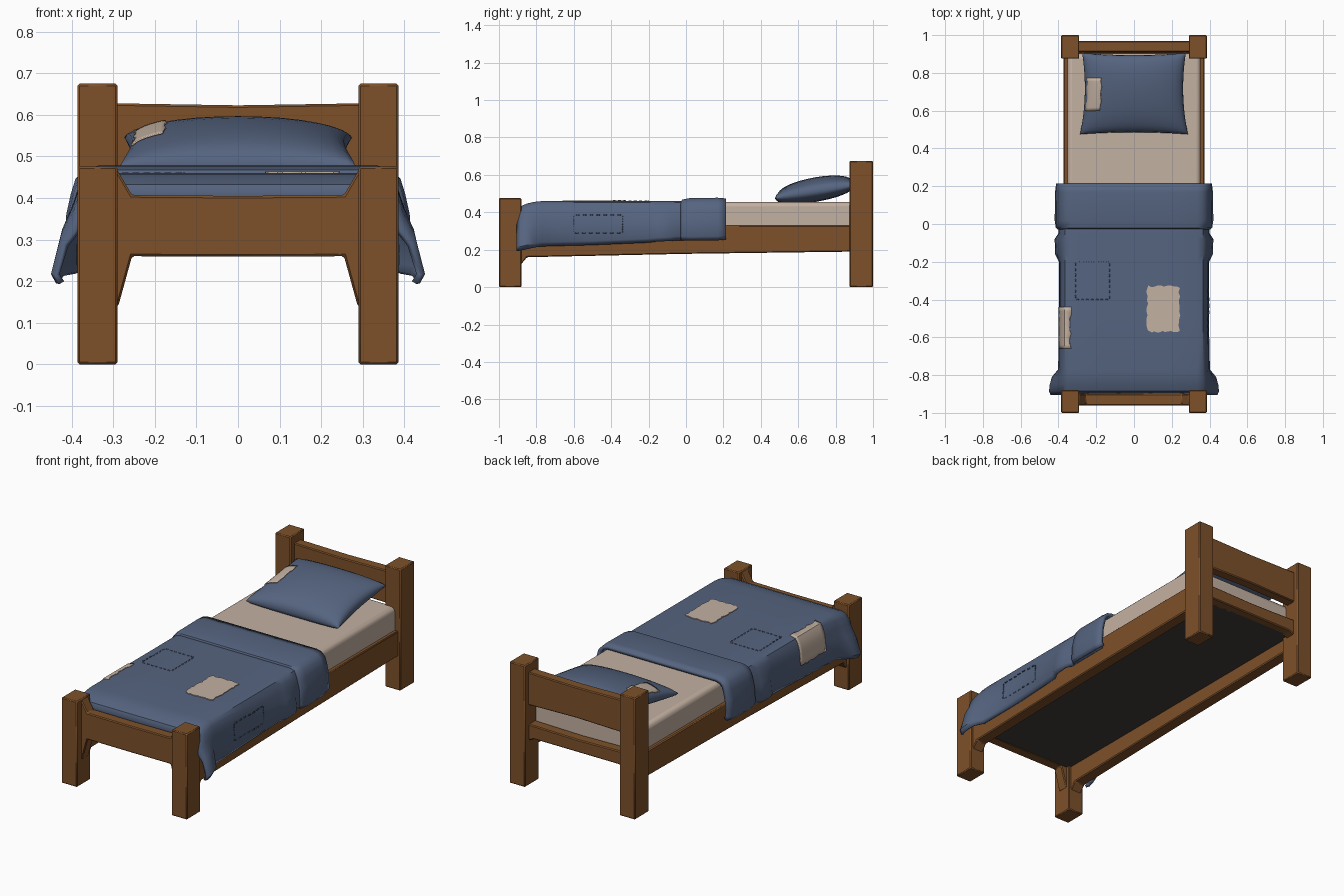
import bpy, bmesh, math, random
from mathutils import Vector

random.seed(4)
cube = bpy.data.objects.get("Cube")
if cube:
    bpy.data.objects.remove(cube, do_unlink=True)


def material(name, rgb):
    m = bpy.data.materials.new(name)
    m.use_nodes = True
    m.diffuse_color = (*rgb, 1)
    m.node_tree.nodes["Principled BSDF"].inputs["Base Color"].default_value = (*rgb, 1)
    return m


WOOD = material("warm wood", (0.205, 0.081, 0.023))
BLUE = material("faded blue cloth", (0.092, 0.128, 0.215))
LINEN = material("tan linen", (0.55, 0.44, 0.36))
DARK = material("dark underside", (0.056, 0.046, 0.039))


def finish(name, bm, mat, bevel=0, segments=1, solid=0, angle=40):
    bmesh.ops.recalc_face_normals(bm, faces=bm.faces)
    mesh = bpy.data.meshes.new(name)
    bm.to_mesh(mesh)
    bm.free()
    mesh.materials.append(mat)
    ob = bpy.data.objects.new(name, mesh)
    bpy.context.collection.objects.link(ob)
    if solid:
        mod = ob.modifiers.new("thickness", "SOLIDIFY")
        mod.thickness, mod.offset = solid, -1
    if bevel:
        mod = ob.modifiers.new("worn edges", "BEVEL")
        mod.width, mod.segments = bevel, segments
    bpy.ops.object.select_all(action="DESELECT")
    ob.select_set(True)
    bpy.context.view_layer.objects.active = ob
    bpy.ops.object.shade_smooth_by_angle(angle=math.radians(angle))
    return ob


def box(name, lo, hi, mat, **kw):
    bm = bmesh.new()
    bmesh.ops.create_cube(bm, size=1)
    for v in bm.verts:
        v.co = [l + (c + 0.5) * (h - l) for l, h, c in zip(lo, hi, v.co)]
    return finish(name, bm, mat, **kw)


def board(name, outline, axis, start, end, mat=WOOD, bevel=0.005):
    """Extrude a flat outline along x (axis 0), y (1) or z (2)."""
    bm = bmesh.new()
    verts = []
    for p in outline:
        co = list(p)
        co.insert(axis, start)
        verts.append(bm.verts.new(co))
    face = bm.faces.new(verts)
    new = bmesh.ops.extrude_face_region(bm, geom=[face])["geom"]
    shift = Vector((0, 0, 0))
    shift[axis] = end - start
    bmesh.ops.translate(bm, vec=shift, verts=[g for g in new if isinstance(g, bmesh.types.BMVert)])
    return finish(name, bm, mat, bevel=bevel, angle=30)


def mirrored(half):
    return half + [(-x, z) for x, z in reversed(half) if x]


def sheet(name, rows, mat, **kw):
    """Skin a grid of points."""
    bm = bmesh.new()
    grid = [[bm.verts.new(p) for p in row] for row in rows]
    for a, b in zip(grid, grid[1:]):
        for i in range(len(a) - 1):
            bm.faces.new((a[i], a[i + 1], b[i + 1], b[i]))
    return finish(name, bm, mat, **kw)


# Four square posts and the long side rails
for side, s in (("left", 1), ("right", -1)):
    x0, x1 = sorted((0.29 * s, 0.386 * s))
    box(f"{side}_foot_post", (x0, -1, 0), (x1, -0.88, 0.476), WOOD, bevel=0.005, angle=50)
    box(f"{side}_head_post", (x0, 0.875, 0), (x1, 1, 0.675), WOOD, bevel=0.005, angle=50)
    rail = [(-0.9, 0.10), (-0.85, 0.16), (0, 0.178), (0.9, 0.19), (0.9, 0.33), (-0.9, 0.33)]
    board(f"{side}_side_rail", rail, 0, 0.305 * s, 0.372 * s)

# Cross boards, with carved brackets on the foot board
board("foot_board", mirrored([(0, 0.405), (0.255, 0.407), (0.292, 0.47), (0.31, 0.47),
                              (0.31, 0.13), (0.288, 0.14), (0.255, 0.26), (0, 0.259)]), 1, -0.96, -0.9)
board("head_board", mirrored([(0, 0.623), (0.31, 0.628), (0.31, 0.445), (0, 0.452)]), 1, 0.91, 0.968)
board("head_rail", mirrored([(0, 0.332), (0.31, 0.338), (0.31, 0.24), (0.26, 0.262), (0, 0.262)]), 1, 0.905, 0.965)

# Mattress and base panel
box("base_panel", (-0.32, -0.92, 0.262), (0.32, 0.92, 0.285), DARK)
box("mattress", (-0.352, -0.76, 0.28), (0.352, 0.902, 0.455), LINEN, bevel=0.025, segments=3)


def drape(y, top, shoulder, hem, low):
    """One cross-section of cloth hanging over the mattress, curled in at the hem."""
    mid = (top + low) / 2
    half = [(0.17, top), (0.335, top), (0.365, top - 0.008), (shoulder - 0.015, top - 0.03),
            (shoulder - 0.004, top - 0.065), ((shoulder + hem) / 2, mid),
            (hem, low + 0.022), (hem - 0.012, low)]
    return [(-x, y, z) for x, z in reversed(half)] + [(0, y, top)] + [(x, y, z) for x, z in half]


# Blanket, flared at the foot corners, with a folded cuff
blanket = [(-0.905, 0.385, 0.395, 0.442, 0.193), (-0.885, 0.432, 0.40, 0.45, 0.195),
           (-0.85, 0.447, 0.40, 0.446, 0.203), (-0.81, 0.456, 0.398, 0.435, 0.212),
           (-0.77, 0.46, 0.394, 0.402, 0.218), (-0.5, 0.46, 0.392, 0.396, 0.225),
           (-0.2, 0.46, 0.392, 0.398, 0.238), (-0.16, 0.46, 0.397, 0.418, 0.243),
           (-0.08, 0.46, 0.398, 0.42, 0.247), (-0.05, 0.46, 0.392, 0.40, 0.25),
           (0.19, 0.46, 0.392, 0.398, 0.255)]
sheet("blanket", [drape(*row) for row in blanket], BLUE, solid=0.014)
cuff = [(-0.03, 0.455, 0.394, 0.404, 0.252), (-0.02, 0.468, 0.402, 0.414, 0.25),
        (0.02, 0.476, 0.406, 0.42, 0.248), (0.17, 0.478, 0.404, 0.418, 0.25),
        (0.215, 0.474, 0.402, 0.412, 0.255)]
sheet("blanket_cuff", [drape(*row) for row in cuff], BLUE, solid=0.02)


# Pillow, pinched at the corners and leaning up toward the head board
def pillow_point(u, v, side, lift=0.0):
    x = 0.28 * u * (1 - 0.07 * (1 - v * v)) * (1 - 0.02 * v)
    y = 0.69 + 0.215 * v * (1 - 0.05 * (1 - u * u))
    puff = (max(0, 1 - u * u) * max(0, 1 - v * v)) ** 0.36
    z = 0.51 + 0.035 * v + (0.077 if side > 0 else -0.055) * puff + lift
    return (x, y, z)


N = 16
steps = [math.sin(math.pi / 2 * (2 * i / N - 1)) for i in range(N + 1)]
bm = bmesh.new()
for side in (1, -1):
    g = [[bm.verts.new(pillow_point(u, v, side)) for u in steps] for v in steps]
    for j in range(N):
        for i in range(N):
            bm.faces.new((g[j][i], g[j][i + 1], g[j + 1][i + 1], g[j + 1][i]))
bmesh.ops.remove_doubles(bm, verts=bm.verts, dist=0.0001)
finish("pillow", bm, BLUE, angle=60)
patch_rows = [[pillow_point(-0.96 + 0.29 * i / 8 + (random.uniform(-0.015, 0.015) if i in (0, 8) else 0),
                            -0.43 + 0.82 * j / 10, 1, 0.006) for i in range(9)] for j in range(11)]
sheet("pillow_patch", patch_rows, LINEN, solid=0.004)


# Frayed patch on top of the blanket
def frayed(x0, x1, y0, y1, count=12):
    corners = [(x0, y0), (x1, y0), (x1, y1), (x0, y1)]
    points = []
    for (ax, ay), (bx, by) in zip(corners, corners[1:] + corners[:1]):
        for i in range(count):
            t = (i + 0.5) / count
            points.append((ax + (bx - ax) * t + random.uniform(-0.005, 0.005),
                           ay + (by - ay) * t + random.uniform(-0.005, 0.005)))
    return points


board("blanket_patch", frayed(0.07, 0.24, -0.57, -0.33), 2, 0.457, 0.464, LINEN, 0)

# Patch wrapped over the right edge of the blanket
edge_rows = []
for j in range(12):
    y = -0.66 + 0.02 * j
    j1, j2 = random.uniform(-0.006, 0.006), random.uniform(-0.006, 0.006)
    edge_rows.append([(-0.337 + j1, y, 0.464), (-0.367, y, 0.456), (-0.381, y, 0.432),
                      (-0.392, y, 0.395), (-0.398, y, 0.34), (-0.399, y, 0.31 + j2)])
sheet("edge_patch", edge_rows, LINEN, solid=0.005)


# Raised stitching around two blue patches
def stitches(name, place, a0, a1, b0, b1, count=7):
    corners = [(a0, b0), (a1, b0), (a1, b1), (a0, b1)]
    bm = bmesh.new()
    for (pa, pb), (qa, qb) in zip(corners, corners[1:] + corners[:1]):
        d = Vector((qa - pa, qb - pb))
        n = Vector((-d.y, d.x)).normalized() * 0.002
        for i in range(count):
            s, e = (Vector((pa, pb)) + d * ((i + k) / count) for k in (0.2, 0.7))
            bm.faces.new([bm.verts.new(place(*p)) for p in (s - n, e - n, e + n, s + n)])
    return finish(name, bm, BLUE, solid=0.004)


stitches("top_stitching", lambda a, b: (a, b, 0.462), -0.31, -0.13, -0.4, -0.2)
stitches("side_stitching", lambda a, b: (0.397, a, b), -0.6, -0.34, 0.29, 0.385)
